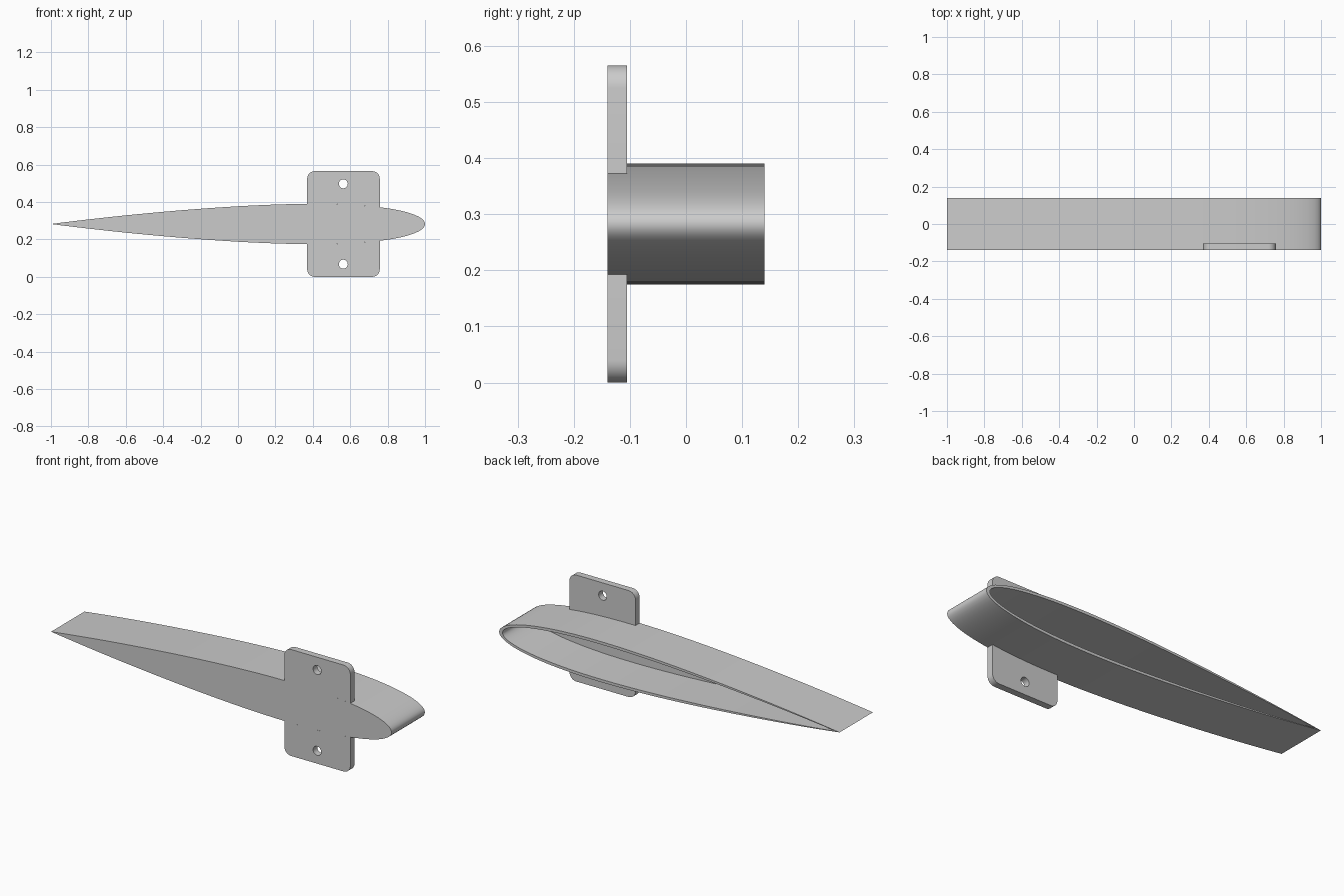
import bpy
from math import sin, cos, pi, radians

default = bpy.data.objects.get("Cube")
if default:
    bpy.data.objects.remove(default, do_unlink=True)

MID = 0.2825          # height of the chord line
FRONT, BACK = -0.14, 0.14
PLATE = 0.035         # thickness of the front wall and tabs

grey = bpy.data.materials.new("plain grey")
grey.use_nodes = True
grey.diffuse_color = (0.6, 0.6, 0.6, 1)
grey.node_tree.nodes["Principled BSDF"].inputs["Base Color"].default_value = (0.6, 0.6, 0.6, 1)


def half_thickness(x):
    """Symmetric wing section with its nose at x = 1 and its tail at x = -1."""
    t = min(max((1 - x) / 2, 0), 1)
    return 1.075 * (0.2969 * t**0.5 - 0.126 * t - 0.3516 * t**2 + 0.2843 * t**3 - 0.1036 * t**4)


def section(nose=1.0, tail=-1.0, thin=1.0, steps=48):
    """Closed outline of the wing section, optionally shrunk for the cavity."""
    pts = []
    for i in range(2 * steps):
        u = cos(pi * i / steps)
        x = tail + (nose - tail) * (u + 1) / 2
        side = 1 if i < steps else -1
        pts.append((x, MID + side * thin * half_thickness(u)))
    return pts


def arc(cx, cz, r, start, end, steps):
    return [(cx + r * cos(a), cz + r * sin(a))
            for a in (radians(start + (end - start) * i / steps) for i in range(steps + 1))]


def slab(name, outlines, y0, y1):
    """Fill the outlines (inner ones become holes) and extrude from y0 to y1."""
    curve = bpy.data.curves.new(name, "CURVE")
    curve.dimensions = "2D"
    curve.fill_mode = "BOTH"
    curve.extrude = (y1 - y0) / 2
    for pts in outlines:
        spline = curve.splines.new("POLY")
        spline.points.add(len(pts) - 1)
        for p, (x, z) in zip(spline.points, pts):
            p.co = (x, z, 0, 1)
        spline.use_cyclic_u = True
    curve.materials.append(grey)
    obj = bpy.data.objects.new(name, curve)
    bpy.context.collection.objects.link(obj)
    obj.location.y = (y0 + y1) / 2
    obj.rotation_euler.x = pi / 2
    bpy.ops.object.select_all(action="DESELECT")
    obj.select_set(True)
    bpy.context.view_layer.objects.active = obj
    bpy.ops.object.convert(target="MESH")
    bpy.ops.object.shade_smooth_by_angle(angle=radians(30))


# Hollow wing: closed front wall, open shell behind it
slab("front_wall", [section()], FRONT, FRONT + PLATE)
slab("wing_shell", [section(), section(0.98, -0.98, 0.86)], FRONT + PLATE, BACK)

# Mounting tabs with rounded corners and a screw hole, fitted to the wing surface
LEFT, RIGHT, R = 0.37, 0.758, 0.04
TOP = 2 * MID
tab = arc(RIGHT - R, TOP - R, R, 0, 90, 8) + arc(LEFT + R, TOP - R, R, 90, 180, 8)
for i in range(17):
    x = LEFT + (RIGHT - LEFT) * i / 16
    tab.append((x, MID + half_thickness(x)))
hole = arc(0.563, 0.497, 0.024, 0, 345, 23)

for name, flip in (("upper_tab", False), ("lower_tab", True)):
    outlines = [[(x, TOP - z) if flip else (x, z) for x, z in pts] for pts in (tab, hole)]
    slab(name, outlines, FRONT, FRONT + PLATE)
